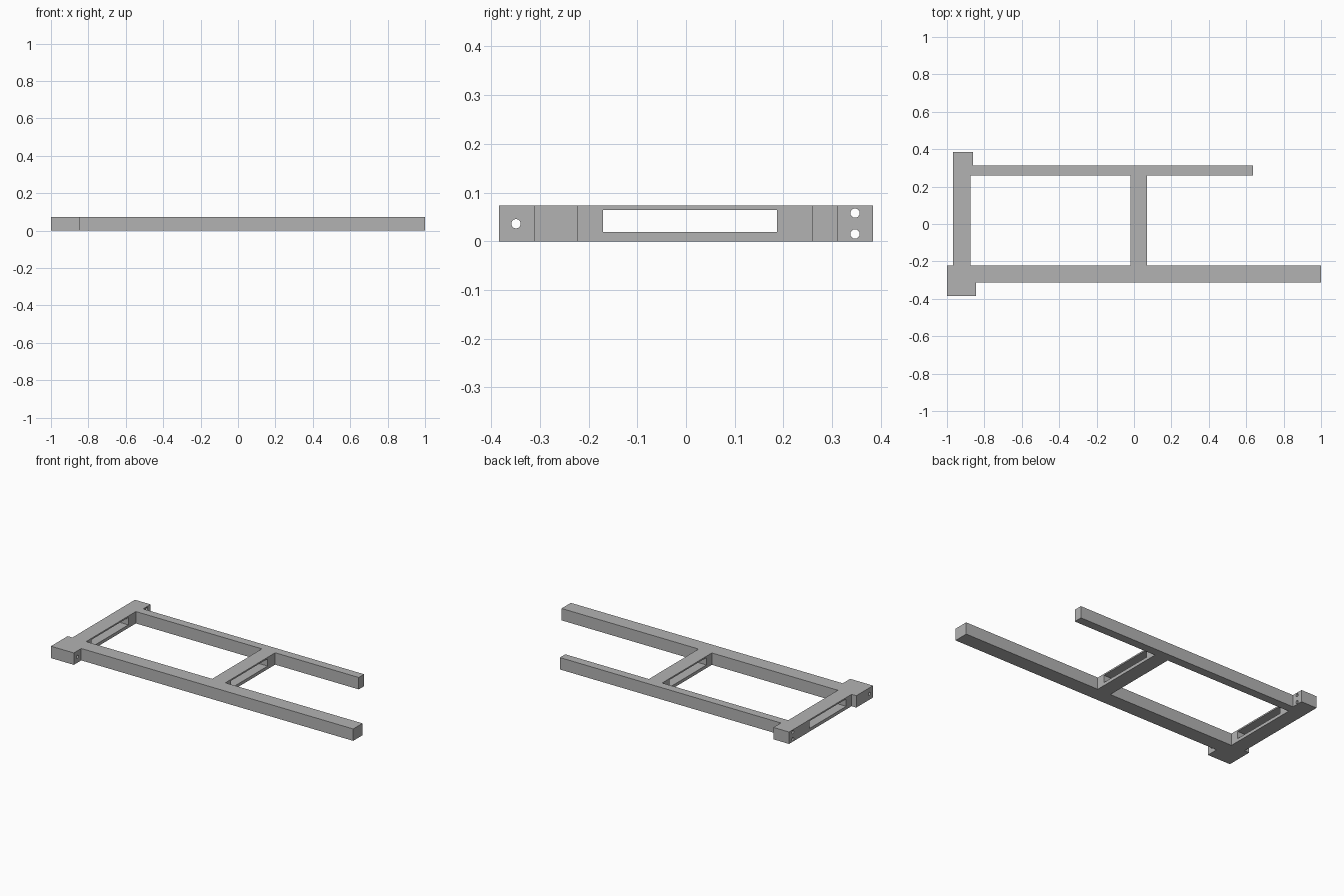
import bpy
import bmesh
import math
from mathutils import Matrix, Vector

default_cube = bpy.data.objects.get("Cube")
if default_cube:
    bpy.data.objects.remove(default_cube, do_unlink=True)

HEIGHT = 0.073

# Single flat grey
grey = bpy.data.materials.new("plain_grey")
grey.use_nodes = True
grey.diffuse_color = (0.45, 0.45, 0.45, 1)
grey.node_tree.nodes["Principled BSDF"].inputs["Base Color"].default_value = grey.diffuse_color


def make_object(name, bm):
    bmesh.ops.recalc_face_normals(bm, faces=bm.faces)
    mesh = bpy.data.meshes.new(name)
    bm.to_mesh(mesh)
    bm.free()
    mesh.materials.append(grey)
    obj = bpy.data.objects.new(name, mesh)
    bpy.context.collection.objects.link(obj)
    return obj


def plate(name, loops):
    """Extrude a plan made of an outline and any openings."""
    bm = bmesh.new()
    edges = []
    for loop in loops:
        verts = [bm.verts.new((x, y, 0)) for x, y in loop]
        edges += [bm.edges.new((verts[i - 1], verts[i])) for i in range(len(verts))]
    bmesh.ops.triangle_fill(bm, edges=edges, use_beauty=True, normal=(0, 0, 1))
    result = bmesh.ops.extrude_face_region(bm, geom=bm.faces[:], use_keep_orig=True)
    top = [g for g in result["geom"] if isinstance(g, bmesh.types.BMVert)]
    bmesh.ops.translate(bm, verts=top, vec=(0, 0, HEIGHT))
    return make_object(name, bm)


def cut(target, cutter):
    """Subtract a cutter, apply the result and discard the cutter."""
    cutter.hide_render = True
    mod = target.modifiers.new("cut", "BOOLEAN")
    mod.operation = "DIFFERENCE"
    mod.solver = "EXACT"
    mod.object = cutter
    bpy.context.view_layer.objects.active = target
    bpy.ops.object.modifier_apply(modifier=mod.name)
    bpy.data.objects.remove(cutter, do_unlink=True)


# Frame: end bar with corner blocks, two rails and a cross bar
outline = [
    (-1, -0.384), (-0.845, -0.384), (-0.845, -0.312), (1, -0.312),
    (1, -0.222), (0.07, -0.222), (0.07, 0.26), (0.637, 0.26),
    (0.637, 0.312), (-0.862, 0.312), (-0.862, 0.384), (-0.968, 0.384),
    (-0.968, -0.222), (-1, -0.222),
]
opening = [(-0.875, -0.222), (-0.02, -0.222), (-0.02, 0.26), (-0.875, 0.26)]
frame = plate("frame", [outline, opening])

# Long slot through the end bar and the cross bar
bm = bmesh.new()
bmesh.ops.create_cube(bm, size=1, matrix=Matrix.Translation((-0.5, 0.0085, 0.0415))
                      @ Matrix.Diagonal((1.4, 0.357, 0.045, 1)))
cut(frame, make_object("slot_cutter", bm))

# Bolt holes through the corner blocks
for y, z in ((-0.349, 0.036), (0.347, 0.015), (0.347, 0.058)):
    bm = bmesh.new()
    bmesh.ops.create_cone(bm, cap_ends=True, segments=32, radius1=0.0095, radius2=0.0095,
                          depth=0.4, matrix=Matrix.Translation((-0.9, y, z))
                          @ Matrix.Rotation(math.pi / 2, 4, "Y"))
    cut(frame, make_object("hole_cutter", bm))

# Tidy flat faces and keep hard edges
bm = bmesh.new()
bm.from_mesh(frame.data)
bmesh.ops.dissolve_limit(bm, angle_limit=0.01, verts=bm.verts, edges=bm.edges)
bmesh.ops.triangulate(bm, faces=[f for f in bm.faces if len(f.verts) > 4])
bm.to_mesh(frame.data)
bm.free()
frame.select_set(True)
bpy.context.view_layer.objects.active = frame
bpy.ops.object.shade_smooth_by_angle(angle=math.radians(30))
